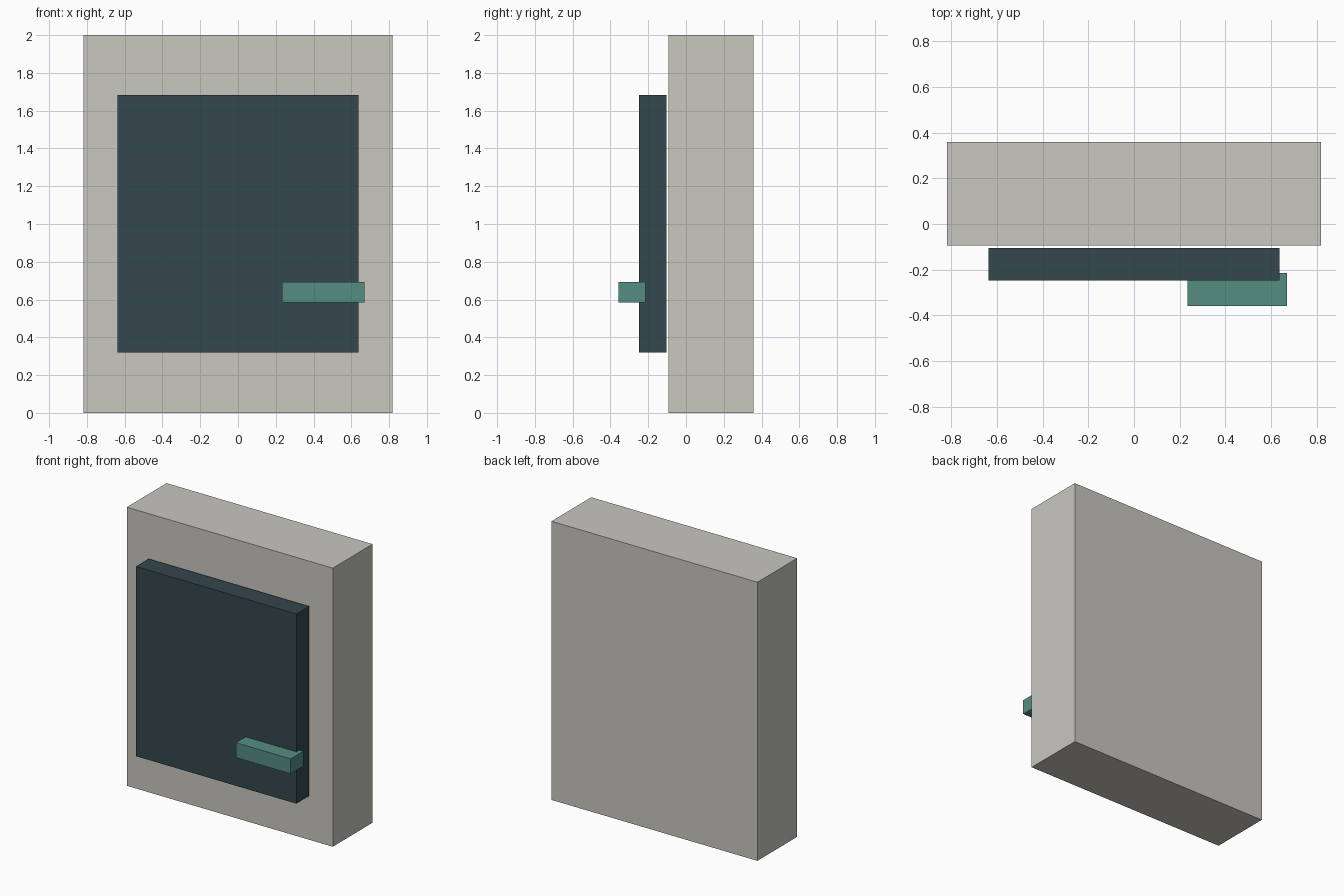
import bpy
import bmesh
from mathutils import Vector

if "Cube" in bpy.data.objects:
    bpy.data.objects.remove(bpy.data.objects["Cube"])


def material(name, rgb):
    mat = bpy.data.materials.new(name)
    mat.diffuse_color = (*rgb, 1.0)
    mat.use_nodes = True
    mat.node_tree.nodes["Principled BSDF"].inputs["Base Color"].default_value = mat.diffuse_color
    return mat


def box(name, lo, hi, mat):
    """Flat-faced box between two opposite corners."""
    lo, hi = Vector(lo), Vector(hi)
    size, centre = hi - lo, (lo + hi) / 2
    bm = bmesh.new()
    bmesh.ops.create_cube(bm, size=1.0)
    bmesh.ops.scale(bm, vec=size, verts=bm.verts)
    mesh = bpy.data.meshes.new(name)
    bm.to_mesh(mesh)
    bm.free()
    mesh.materials.append(mat)
    obj = bpy.data.objects.new(name, mesh)
    obj.location = centre
    bpy.context.collection.objects.link(obj)
    return obj


stone = material("warm_grey", (0.58, 0.57, 0.52))
dark = material("dark_slate", (0.035, 0.063, 0.073))
teal = material("teal", (0.09, 0.27, 0.22))

# Main slab standing on the ground
box("cabinet_body", (-0.818, -0.093, 0.0), (0.818, 0.358, 2.0), stone)

# Front panel, held just clear of the slab
box("front_panel", (-0.637, -0.248, 0.32), (0.637, -0.104, 1.682), dark)

# Handle bar sunk into the panel and overhanging its right edge
box("handle", (0.234, -0.358, 0.585), (0.669, -0.214, 0.692), teal)
